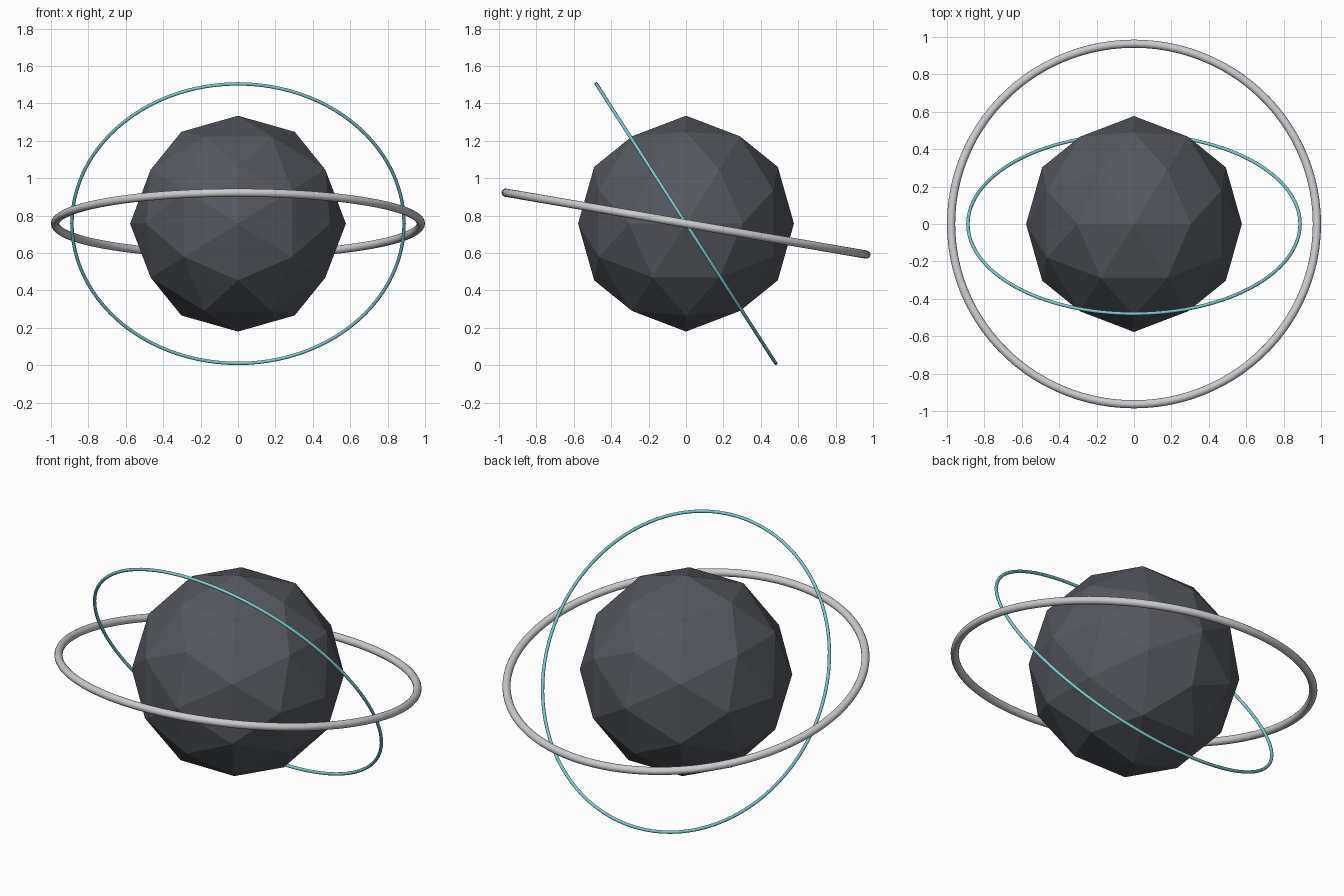
import bpy, bmesh, math
from mathutils import Vector

cube = bpy.data.objects.get("Cube")
if cube:
    bpy.data.objects.remove(cube, do_unlink=True)

CENTRE = Vector((0, 0, 0.757))


def material(name, rgb):
    mat = bpy.data.materials.new(name)
    mat.use_nodes = True
    mat.diffuse_color = (*rgb, 1)
    mat.node_tree.nodes["Principled BSDF"].inputs["Base Color"].default_value = (*rgb, 1)
    return mat


def ring(name, major, minor, tilt, mat):
    bpy.ops.mesh.primitive_torus_add(
        major_radius=major, minor_radius=minor, major_segments=100,
        minor_segments=16, location=CENTRE, rotation=(tilt, 0, 0))
    obj = bpy.context.object
    obj.name = name
    obj.data.materials.append(mat)
    bpy.ops.object.shade_smooth()


def faceted_sphere(name, radius, mat):
    # Icosahedron with its two-fold axes on x, y and z
    golden = (1 + math.sqrt(5)) / 2
    corners = []
    for a in (-1, 1):
        for b in (-golden, golden):
            corners += [Vector((a, 0, b)), Vector((0, b, a)), Vector((b, a, 0))]
    # Add the edge midpoints, pushed out to the sphere
    points = list(corners)
    for i, p in enumerate(corners):
        for q in corners[:i]:
            if (p - q).length < 2.1:
                points.append((p + q) / 2)
    bm = bmesh.new()
    for p in points:
        bm.verts.new(p.normalized() * radius)
    bmesh.ops.convex_hull(bm, input=bm.verts)
    bmesh.ops.recalc_face_normals(bm, faces=bm.faces)
    mesh = bpy.data.meshes.new(name)
    bm.to_mesh(mesh)
    bm.free()
    mesh.materials.append(mat)
    obj = bpy.data.objects.new(name, mesh)
    obj.location = CENTRE
    bpy.context.collection.objects.link(obj)


# Flat-faced core and the two tilted rings around it
faceted_sphere("core", 0.577, material("dark_slate", (0.09, 0.097, 0.113)))
ring("wide_ring", 0.978, 0.022, -0.17, material("pale_silver", (0.6, 0.6, 0.62)))
ring("thin_ring", 0.888, 0.009, -1.0, material("aqua", (0.2, 0.6, 0.64)))
